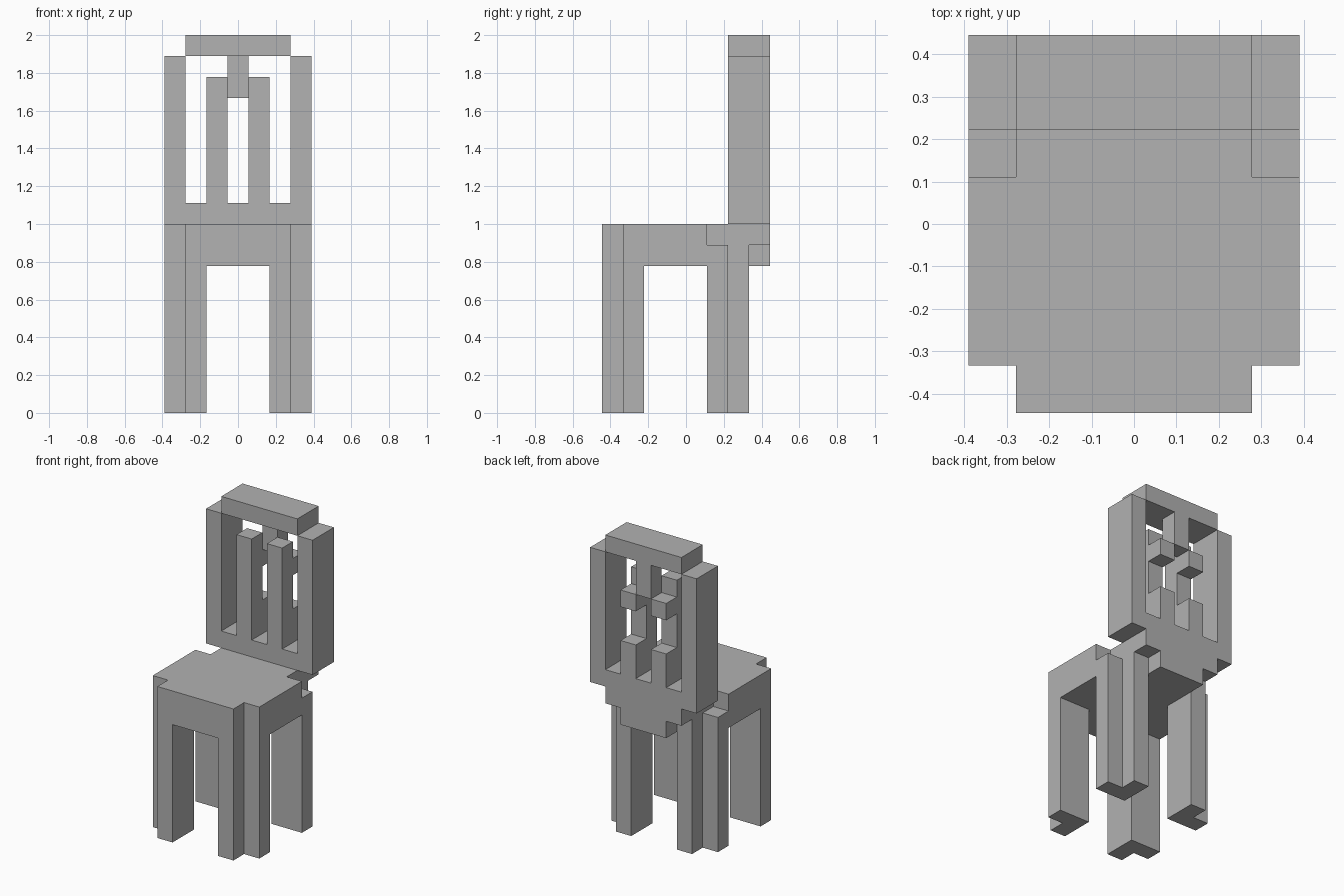
import bpy
import bmesh

if "Cube" in bpy.data.objects:
    bpy.data.objects.remove(bpy.data.objects["Cube"], do_unlink=True)

U = 1 / 9          # one block of the chair's grid
BACK_Y = (2, 4)    # depth of the backrest, in blocks

grey = bpy.data.materials.new("plain_grey")
grey.use_nodes = True
tone = (0.445, 0.445, 0.445, 1)
grey.diffuse_color = tone
grey.node_tree.nodes["Principled BSDF"].inputs["Base Color"].default_value = tone


def prism(name, plan, z0, z1):
    """Extrude a plan outline (in blocks) from height z0 to z1."""
    bm = bmesh.new()
    base = bm.faces.new([bm.verts.new((x * U, y * U, z0 * U)) for x, y in plan])
    top = bmesh.ops.extrude_face_region(bm, geom=[base])["geom"]
    verts = [v for v in top if isinstance(v, bmesh.types.BMVert)]
    bmesh.ops.translate(bm, verts=verts, vec=(0, 0, (z1 - z0) * U))
    bmesh.ops.recalc_face_normals(bm, faces=bm.faces)
    mesh = bpy.data.meshes.new(name)
    bm.to_mesh(mesh)
    bm.free()
    mesh.materials.append(grey)
    obj = bpy.data.objects.new(name, mesh)
    bpy.context.collection.objects.link(obj)
    return obj


def box(name, x, y, z):
    plan = [(x[0], y[0]), (x[1], y[0]), (x[1], y[1]), (x[0], y[1])]
    return prism(name, plan, *z)


def mirrored(half):
    """Complete a half outline listed from front to back on the +x side."""
    return half + [(-x, y) for x, y in reversed(half)]


def pair(name, half, z0, z1):
    """Build a part on both sides of the chair."""
    prism("left_" + name, half, z0, z1)
    prism("right_" + name, [(-x, y) for x, y in half], z0, z1)


def rect(x, y):
    return [(x[0], y[0]), (x[1], y[0]), (x[1], y[1]), (x[0], y[1])]


# Seat: a lower tier stepped in at the rear, and a top tier with rear notches
prism("seat_frame", mirrored([(2.5, -4), (2.5, -3), (3.5, -3), (3.5, 2),
                              (2.5, 2), (2.5, 3), (1.5, 3), (1.5, 4)]), 7, 8)
prism("seat_top", mirrored([(2.5, -4), (2.5, -3), (3.5, -3), (3.5, 1),
                            (2.5, 1), (2.5, 4)]), 8, 9)

# Legs: L-shaped in plan, with the outer corner cut away
pair("front_leg", [(1.5, -4), (2.5, -4), (2.5, -3), (3.5, -3), (3.5, -2), (1.5, -2)], 0, 7)
pair("rear_leg", [(1.5, 1), (3.5, 1), (3.5, 2), (2.5, 2), (2.5, 3), (1.5, 3)], 0, 7)

# Backrest frame
pair("back_post", rect((2.5, 3.5), BACK_Y), 9, 17)
box("lower_rail", (-2.5, 2.5), BACK_Y, (9, 10))
box("top_rail", (-2.5, 2.5), BACK_Y, (17, 18))

# Slats in the front layer, with stubs, blocks and a hanging peg behind them
pair("back_slat", rect((0.5, 1.5), (2, 3)), 10, 16)
pair("slat_stub", rect((0.5, 1.5), (3, 4)), 10, 12)
pair("slat_block", rect((0.5, 1.5), (3, 4)), 14, 15)
box("hanging_peg", (-0.5, 0.5), (3, 4), (15, 17))
